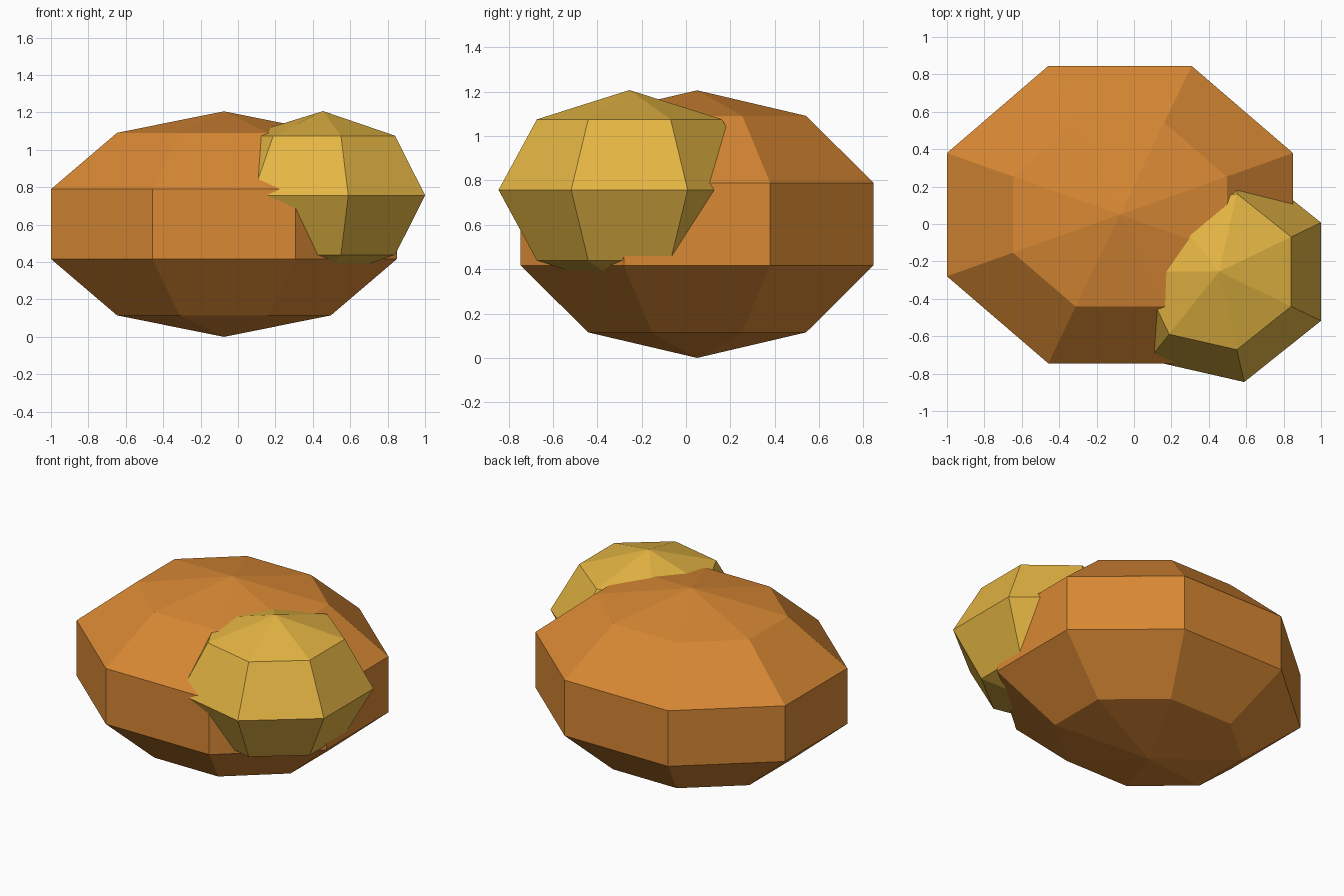
import bpy
import bmesh
from math import sin, cos, pi

cube = bpy.data.objects.get("Cube")
if cube:
    bpy.data.objects.remove(cube, do_unlink=True)


def make_material(name, rgb):
    mat = bpy.data.materials.new(name)
    mat.use_nodes = True
    mat.diffuse_color = (*rgb, 1)
    mat.node_tree.nodes["Principled BSDF"].inputs["Base Color"].default_value = (*rgb, 1)
    return mat


def faceted_boulder(name, center, radii, sides, bands, phase, mat):
    """Flat-shaded ellipsoid with few sides, closed by a point at each end."""
    bm = bmesh.new()

    def point(lat, lon):
        unit = (cos(lat) * cos(lon), cos(lat) * sin(lon), sin(lat))
        return bm.verts.new([c + r * u for c, r, u in zip(center, radii, unit)])

    bottom, top = point(-pi / 2, 0), point(pi / 2, 0)
    rings = [[point(-pi / 2 + pi * b / bands, phase + 2 * pi * s / sides)
              for s in range(sides)] for b in range(1, bands)]
    for s in range(sides):
        n = (s + 1) % sides
        bm.faces.new((bottom, rings[0][n], rings[0][s]))
        bm.faces.new((top, rings[-1][s], rings[-1][n]))
        for low, high in zip(rings, rings[1:]):
            bm.faces.new((low[s], low[n], high[n], high[s]))
    bmesh.ops.recalc_face_normals(bm, faces=bm.faces)

    mesh = bpy.data.meshes.new(name)
    bm.to_mesh(mesh)
    bm.free()
    mesh.materials.append(mat)
    obj = bpy.data.objects.new(name, mesh)
    bpy.context.collection.objects.link(obj)
    return obj


orange = make_material("orange_brown", (0.687, 0.246, 0.034))
yellow = make_material("golden_yellow", (0.776, 0.462, 0.056))

# Large wide boulder
faceted_boulder("large_boulder", (-0.075, 0.05, 0.603), (1.053, 0.905, 0.603),
                8, 5, pi / 8, orange)

# Smaller boulder sunk into its front left corner
faceted_boulder("small_boulder", (0.455, -0.255, 0.757), (0.605, 0.605, 0.45),
                7, 4, pi, yellow)
